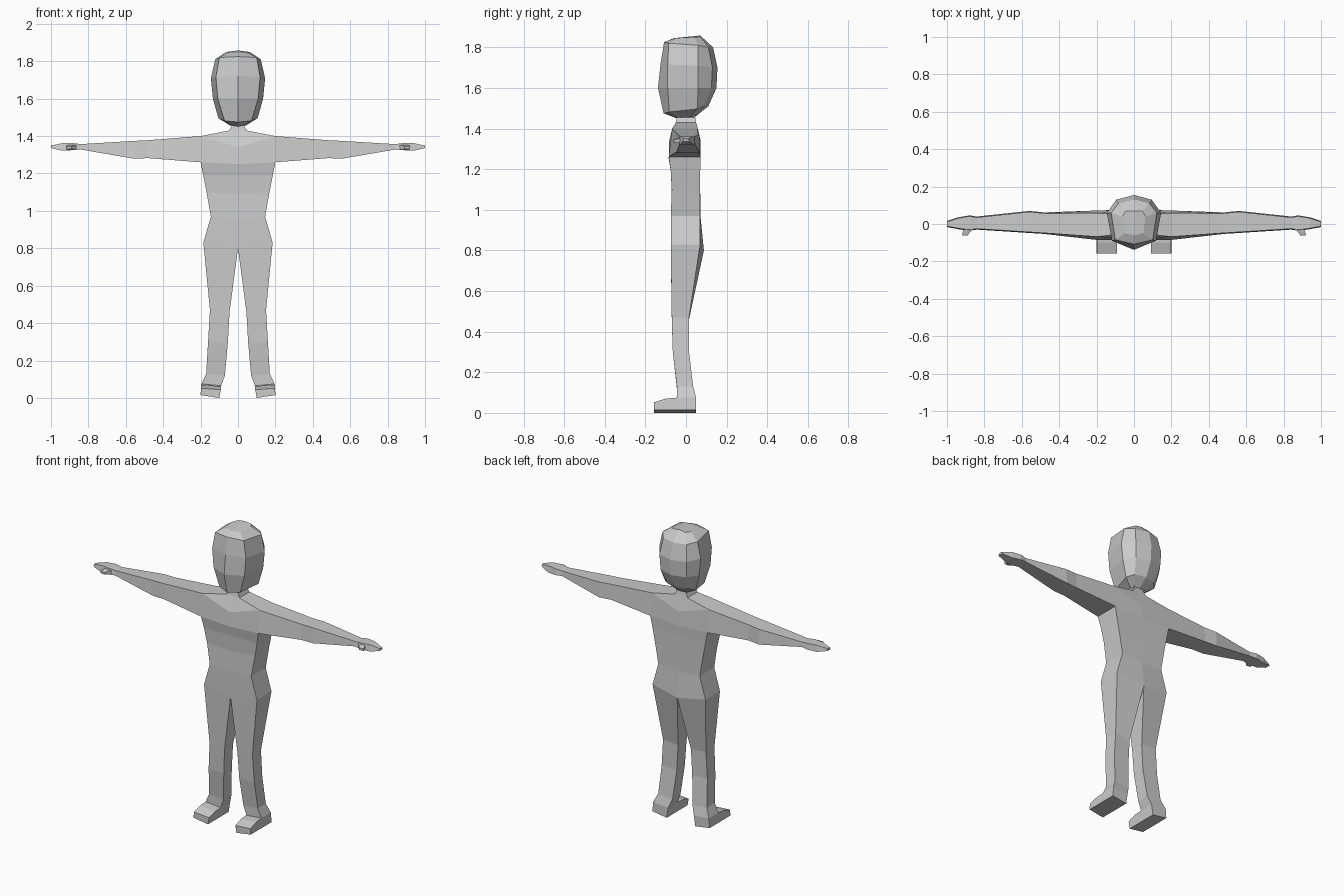
import bpy, bmesh

if "Cube" in bpy.data.objects:
    bpy.data.objects.remove(bpy.data.objects["Cube"])

skin = bpy.data.materials.new("plain_grey")
skin.diffuse_color = (0.6, 0.6, 0.6, 1)
skin.use_nodes = True
skin.node_tree.nodes["Principled BSDF"].inputs["Base Color"].default_value = skin.diffuse_color


def loft(bm, rings, skip=(), cap_start=False, cap_end=False, closed=True):
    """Bridge successive rings of points; skip holds (ring, side) pairs left open."""
    vs = [[bm.verts.new(p) for p in r] for r in rings]
    n = len(rings[0])
    for i in range(len(vs) - 1):
        for j in range(n if closed else n - 1):
            if (i, j) in skip:
                continue
            k = (j + 1) % n
            bm.faces.new((vs[i][j], vs[i][k], vs[i + 1][k], vs[i + 1][j]))
    if cap_start:
        bm.faces.new(vs[0][::-1])
    if cap_end:
        bm.faces.new(vs[-1])


def finish(name, bm):
    """Mirror the half to the other side, weld, and make a flat-shaded object."""
    geo = bmesh.ops.duplicate(bm, geom=bm.verts[:] + bm.edges[:] + bm.faces[:])["geom"]
    for v in geo:
        if isinstance(v, bmesh.types.BMVert):
            v.co.x *= -1
    bmesh.ops.remove_doubles(bm, verts=bm.verts[:], dist=0.0005)
    bmesh.ops.dissolve_degenerate(bm, edges=bm.edges[:], dist=0.0002)
    bmesh.ops.recalc_face_normals(bm, faces=bm.faces[:])
    me = bpy.data.meshes.new(name)
    bm.to_mesh(me)
    bm.free()
    me.materials.append(skin)
    ob = bpy.data.objects.new(name, me)
    bpy.context.collection.objects.link(ob)


def level(xi, xo, zi, zo, yf, yb, bf=0.0, bb=0.0):
    """Four-sided level: inner front, outer front, outer back, inner back."""
    return [(xi, yf - bf, zi), (xo, yf, zo), (xo, yb, zo), (xi, yb + bb, zi)]


body = bmesh.new()

# Torso and neck: open at the centre line and where the arm joins
hip = level(0, .185, .80, .83, -.075, .07, 0, .018)
chest = level(0, .20, 1.25, 1.26, -.085, .072)
shoulder = level(0, .20, 1.34, 1.40, -.068, .058, .015, .014)
torso = [hip,
         level(0, .145, .96, .97, -.075, .07, 0, .002),
         level(0, .168, 1.09, 1.10, -.07, .07),
         level(0, .186, 1.19, 1.19, -.075, .07),
         chest, shoulder,
         level(0, .045, 1.43, 1.43, -.05, .05),
         level(0, .033, 1.455, 1.455, -.045, .045),
         level(0, .045, 1.48, 1.48, -.05, .05)]
loft(body, torso, skip={(i, 3) for i in range(8)} | {(4, 1)})


# Arm and hand: each ring is bottom front, bottom back, top back, top front
def arm_ring(x, z0, z1, yf, yb, inset=0.005):
    return [(x, yf, z0), (x, yb, z0), (x, yb - inset, z1), (x, yf + inset, z1)]


loft(body, [[chest[1], chest[2], shoulder[2], shoulder[1]],
            arm_ring(.48, 1.282, 1.378, -.053, .062),
            arm_ring(.56, 1.280, 1.374, -.048, .070),
            arm_ring(.84, 1.328, 1.357, -.030, .040),
            arm_ring(.88, 1.325, 1.362, -.036, .046),
            arm_ring(.94, 1.322, 1.362, -.028, .036),
            arm_ring(1.0, 1.336, 1.349, -.016, .016)], cap_end=True)

# Leg
ankle_base = level(.09, .195, .065, .075, -.045, .05)
sole = level(.10, .20, 0, .015, -.045, .05)
loft(body, [hip,
            level(.045, .15, .46, .47, -.07, .015),
            level(.054, .16, .30, .30, -.065, .015),
            level(.07, .17, .12, .13, -.045, .035),
            ankle_base, sole], skip={(4, 0)}, cap_end=True)

# Toe end of the foot
loft(body, [[ankle_base[0], ankle_base[1], sole[1], sole[0]],
            [(.09, -.10, .062), (.197, -.10, .070), (.20, -.10, .015), (.10, -.10, 0)],
            [(.092, -.158, .044), (.198, -.158, .052), (.20, -.158, .015), (.10, -.158, 0)]],
     cap_end=True)
finish("body", body)

# Thumbs
thumb = bmesh.new()
loft(thumb, [[(.855, -.02, 1.332), (.905, -.02, 1.332), (.905, -.02, 1.355), (.855, -.02, 1.355)],
             [(.88, -.048, 1.328), (.915, -.042, 1.328), (.915, -.042, 1.35), (.88, -.048, 1.35)],
             [(.89, -.062, 1.332), (.92, -.060, 1.332), (.92, -.060, 1.345), (.89, -.062, 1.345)]],
     cap_start=True, cap_end=True)
finish("thumbs", thumb)


# Head: half rings from face ridge round to the back of the skull
def head_ring(zf, zb, yf, xc, yc, xs, ys, xb, yb2, yb):
    zs = [zf, zf + (zb - zf) * .2, zf + (zb - zf) * .6, zb, zb]
    pts = [(0, yf), (xc, yc), (xs, ys), (xb, yb2), (0, yb)]
    return [(x, y, z) for (x, y), z in zip(pts, zs)]


head = bmesh.new()
loft(head, [head_ring(1.452, 1.462, -.05, .03, -.035, .045, .02, .03, .045, .05),
            head_ring(1.475, 1.51, -.11, .072, -.082, .105, .055, .07, .09, .11),
            head_ring(1.60, 1.60, -.138, .108, -.09, .134, .06, .09, .125, .15),
            head_ring(1.72, 1.70, -.125, .118, -.09, .145, .06, .095, .13, .155),
            head_ring(1.825, 1.80, -.108, .10, -.085, .122, .06, .082, .11, .133),
            [(0, -.06, 1.845), (.05, -.05, 1.845), (.062, .04, 1.85),
             (.045, .07, 1.852), (0, .07, 1.858)]], closed=False)
# Crown: cap closing the top half ring at the centre line
head.verts.ensure_lookup_table()
head.faces.new(head.verts[-5:])
finish("head", head)
